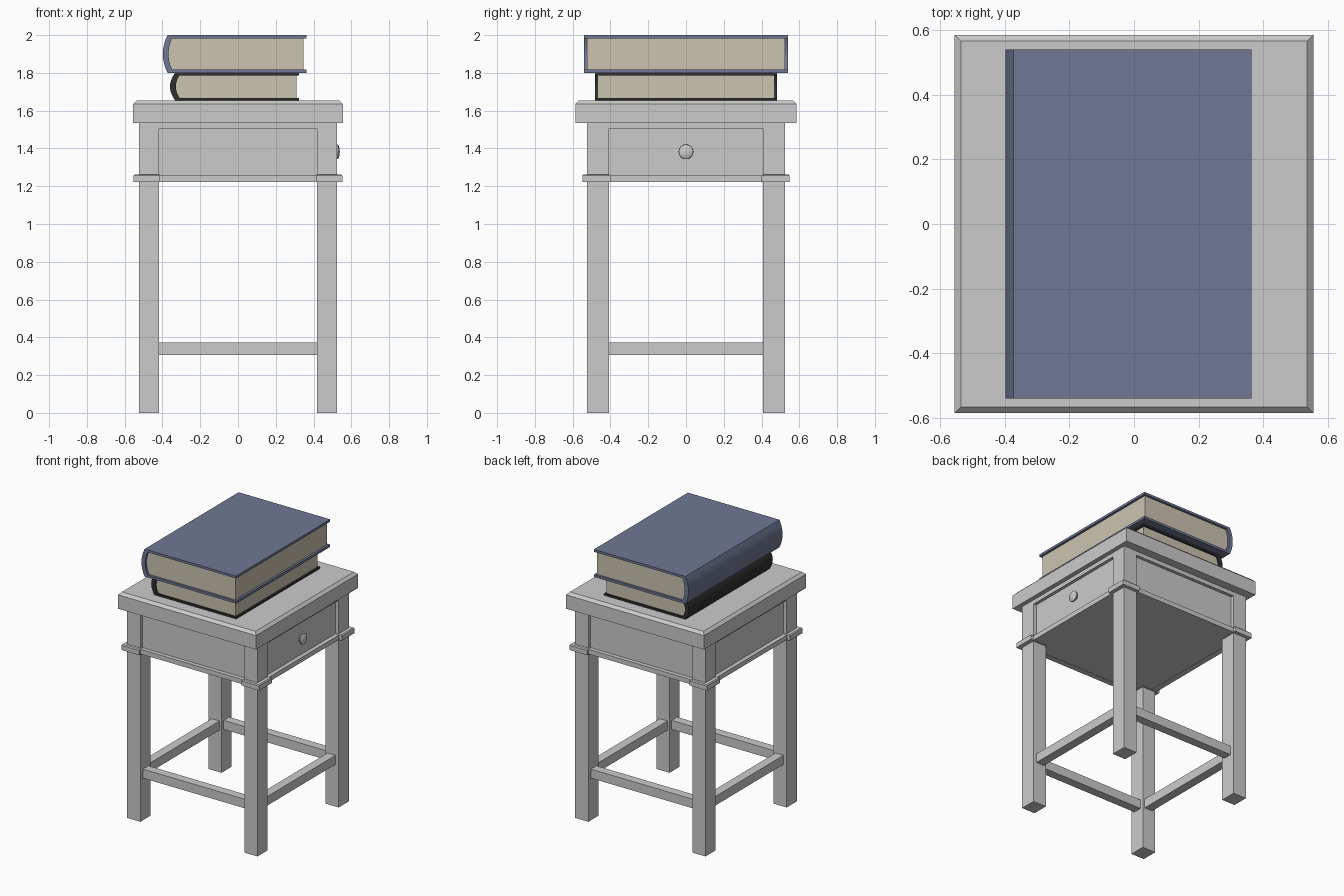
import bpy, bmesh, math
from mathutils import Vector

if "Cube" in bpy.data.objects:
    bpy.data.objects.remove(bpy.data.objects["Cube"])


def material(name, rgb):
    m = bpy.data.materials.new(name)
    m.diffuse_color = (*rgb, 1)
    m.use_nodes = True
    m.node_tree.nodes["Principled BSDF"].inputs["Base Color"].default_value = m.diffuse_color
    return m


def finish(name, bm, mat=None, smooth=False):
    bmesh.ops.recalc_face_normals(bm, faces=bm.faces[:])
    me = bpy.data.meshes.new(name)
    bm.to_mesh(me)
    bm.free()
    ob = bpy.data.objects.new(name, me)
    bpy.context.collection.objects.link(ob)
    if mat:
        me.materials.append(mat)
    if smooth:
        bpy.ops.object.select_all(action='DESELECT')
        ob.select_set(True)
        bpy.context.view_layer.objects.active = ob
        bpy.ops.object.shade_smooth_by_angle(angle=math.radians(35))
    return ob


def box(name, x0, x1, y0, y1, z0, z1, bevel_top=0.0):
    bm = bmesh.new()
    bmesh.ops.create_cube(bm, size=1)
    for v in bm.verts:
        v.co = Vector(((x0 + x1) / 2 + v.co.x * (x1 - x0),
                       (y0 + y1) / 2 + v.co.y * (y1 - y0),
                       (z0 + z1) / 2 + v.co.z * (z1 - z0)))
    if bevel_top:
        edges = [e for e in bm.edges if all(v.co.z > z1 - 1e-4 for v in e.verts)]
        bmesh.ops.bevel(bm, geom=edges, offset=bevel_top, segments=1, affect='EDGES')
    return finish(name, bm)


def extrude_y(name, profile, half, mat):
    bm = bmesh.new()
    f = bm.faces.new([bm.verts.new((x, -half, z)) for x, z in profile])
    ext = bmesh.ops.extrude_face_region(bm, geom=[f])
    moved = [g for g in ext['geom'] if isinstance(g, bmesh.types.BMVert)]
    bmesh.ops.translate(bm, verts=moved, vec=(0, 2 * half, 0))
    return finish(name, bm, mat, smooth=True)


def arc(x, bulge, z_top, z_bot, n=10):
    # bulging curve towards -x, from top to bottom
    pts = []
    for i in range(n + 1):
        t = i / n
        pts.append((x - bulge * (1 - (2 * t - 1) ** 2), z_top + (z_bot - z_top) * t))
    return pts


def book(name, z0, z1, x_left, x_right, half_y, board, bulge, lip, cover, paper):
    # cover: two boards joined by a rounded spine
    outer = [(x_right, z1)] + arc(x_left, bulge, z1, z0) + [(x_right, z0)]
    inner = arc(x_left + 0.024, bulge * 0.75, z1 - board, z0 + board)
    loop = outer + [(x_right, z0 + board)] + inner[::-1] + [(x_right, z1 - board)]
    extrude_y(name + "_cover", loop, half_y, cover)
    # page block, set in from the boards
    pages = inner + [(x_right - lip, z0 + board), (x_right - lip, z1 - board)]
    extrude_y(name + "_pages", pages, half_y - lip, paper)


# table top with chamfered upper edge
box("table_top", -0.555, 0.555, -0.585, 0.585, 1.535, 1.655, bevel_top=0.019)

# legs with collars
for sx, side in ((-1, "left"), (1, "right")):
    for sy, end in ((-1, "front"), (1, "back")):
        xs = sorted((sx * 0.418, sx * 0.524))
        ys = sorted((sy * 0.408, sy * 0.524))
        box(f"{end}_{side}_leg", *xs, *ys, 0, 1.535)
        xs = sorted((sx * 0.412, sx * 0.554))
        ys = sorted((sy * 0.4, sy * 0.549))
        box(f"{end}_{side}_collar", *xs, *ys, 1.222, 1.262, bevel_top=0.006)

# recessed apron body, with rails above and below the panels
box("apron_body", -0.5, 0.5, -0.5, 0.5, 1.225, 1.535)
for s, end in ((-1, "front"), (1, "back")):
    ys = sorted((s * 0.49, s * 0.523))
    box(f"{end}_upper_rail", -0.42, 0.42, *ys, 1.505, 1.535)
    ys = sorted((s * 0.49, s * 0.53))
    box(f"{end}_lower_rail", -0.42, 0.42, *ys, 1.223, 1.257)
    ys = sorted((s * 0.432, s * 0.495))
    box(f"{end}_stretcher", -0.42, 0.42, *ys, 0.306, 0.372)
for s, side in ((-1, "left"), (1, "right")):
    xs = sorted((s * 0.49, s * 0.523))
    box(f"{side}_upper_rail", *xs, -0.41, 0.41, 1.505, 1.535)
    xs = sorted((s * 0.49, s * 0.53))
    box(f"{side}_lower_rail", *xs, -0.41, 0.41, 1.223, 1.257)
    xs = sorted((s * 0.434, s * 0.498))
    box(f"{side}_stretcher", *xs, -0.41, 0.41, 0.306, 0.372)

# drawer knob, turned around the x axis
bm = bmesh.new()
prof = [(0.498, 0.018), (0.512, 0.018), (0.516, 0.034), (0.522, 0.039),
        (0.529, 0.038), (0.535, 0.028), (0.538, 0.014), (0.539, 0.0)]
vs = [bm.verts.new((x, 0, 1.382 + r)) for x, r in prof]
es = [bm.edges.new(p) for p in zip(vs, vs[1:])]
bmesh.ops.spin(bm, geom=vs + es, cent=(0, 0, 1.382), axis=(1, 0, 0),
               angle=math.tau, steps=24, use_duplicate=False)
bmesh.ops.remove_doubles(bm, verts=bm.verts[:], dist=1e-5)
finish("drawer_knob", bm, smooth=True)

# stacked books
paper = material("paper", (0.6, 0.55, 0.44))
blue = material("blue_cover", (0.16, 0.19, 0.30))
dark = material("dark_cover", (0.03, 0.03, 0.03))
book("lower_book", 1.655, 1.8, -0.333, 0.323, 0.482, 0.013, 0.027, 0.013, dark, paper)
book("upper_book", 1.8, 2.0, -0.373, 0.363, 0.54, 0.017, 0.025, 0.016, blue, paper)
